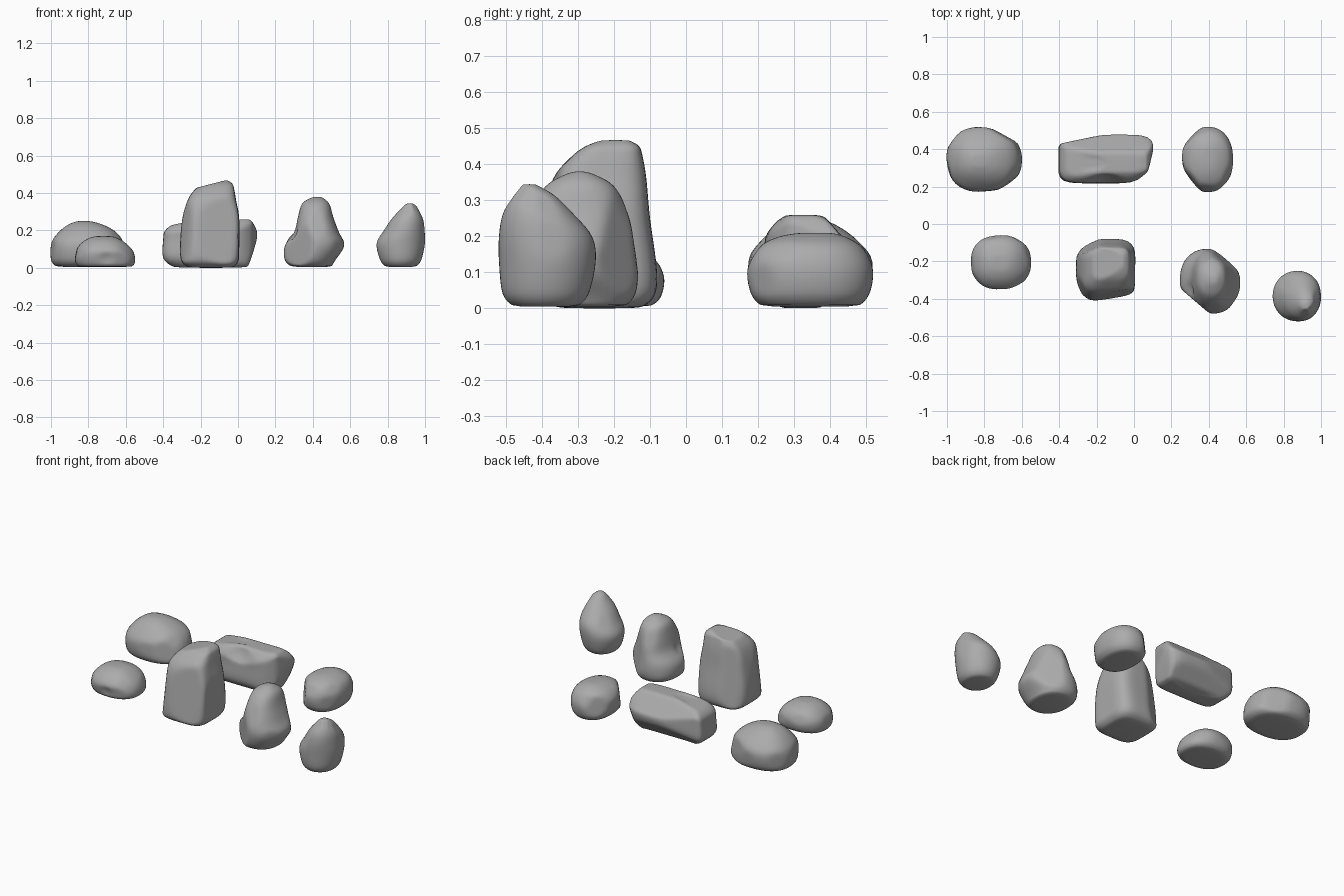
import bpy, bmesh, random
from math import cos, sin, pi
from mathutils import Vector

random.seed(4)
SEGMENTS, STEPS = 48, 5

if "Cube" in bpy.data.objects:
    bpy.data.objects.remove(bpy.data.objects["Cube"])

# One plain grey stone material
STONE = (0.41, 0.41, 0.41, 1)
stone = bpy.data.materials.new("grey stone")
stone.use_nodes = True
stone.diffuse_color = STONE
stone.node_tree.nodes["Principled BSDF"].inputs["Base Color"].default_value = STONE


def spline(levels):
    """Resample the levels along a smooth curve that passes through them."""
    padded = [levels[0]] + levels + [levels[-1]]
    result = []
    for a, b, c, d in zip(padded, padded[1:], padded[2:], padded[3:]):
        for step in range(STEPS):
            t = step / STEPS
            result.append([
                q + t * (r - p + t * (2 * p - 5 * q + 4 * r - s
                                      + t * (3 * (q - r) + s - p))) / 2
                for p, q, r, s in zip(a, b, c, d)])
    return result + [levels[-1]]


def ring(bm, level, power):
    """Rounded-box outline inside the bounds of one level."""
    z, x0, x1, y0, y1 = level
    verts = []
    for i in range(SEGMENTS):
        c, s = cos(2 * pi * i / SEGMENTS), sin(2 * pi * i / SEGMENTS)
        r = (abs(c) ** power + abs(s) ** power) ** (-1 / power) / 2
        verts.append(bm.verts.new(((x0 + x1) / 2 + c * r * (x1 - x0),
                                   (y0 + y1) / 2 + s * r * (y1 - y0), z)))
    return verts


def cut_flat(bm, point, normal):
    """Press everything beyond a plane back onto it."""
    normal = Vector(normal).normalized()
    for v in bm.verts:
        over = (v.co - Vector(point)).dot(normal)
        if over > 0:
            v.co -= normal * over


def scoop(bm, centre, radius):
    """Hollow out a rounded dent."""
    for v in bm.verts:
        away = v.co - Vector(centre)
        if away.length < radius:
            v.co = Vector(centre) + away.normalized() * radius


def rock(name, power, levels, flats=(), dents=(), chips=8):
    """Levels are (height, left, right, front, back), from the ground up."""
    bm = bmesh.new()
    rings = [ring(bm, level, power) for level in spline(levels)]
    for low, high in zip(rings, rings[1:]):
        for i in range(SEGMENTS):
            j = (i + 1) % SEGMENTS
            bm.faces.new((low[i], low[j], high[j], high[i]))
    for end in (rings[0], rings[-1]):
        pole = bm.verts.new(sum((v.co for v in end), Vector()) / SEGMENTS)
        for i in range(SEGMENTS):
            bm.faces.new((end[i], end[(i + 1) % SEGMENTS], pole))
    for point, normal in flats:
        cut_flat(bm, point, normal)
    for centre, radius in dents:
        scoop(bm, centre, radius)
    # Shallow random facets around the sides
    middle = sum((v.co for v in bm.verts), Vector()) / len(bm.verts)
    for _ in range(chips):
        a = random.uniform(0, 2 * pi)
        normal = Vector((cos(a), sin(a), random.uniform(-0.2, 0.8))).normalized()
        reach = max((v.co - middle).dot(normal) for v in bm.verts)
        cut_flat(bm, middle + normal * reach * 0.955, normal)
    for _ in range(2):
        bmesh.ops.smooth_vert(bm, verts=bm.verts, factor=0.5,
                              use_axis_x=True, use_axis_y=True, use_axis_z=True)
    bmesh.ops.recalc_face_normals(bm, faces=bm.faces)
    for face in bm.faces:
        face.smooth = True
    mesh = bpy.data.meshes.new(name)
    bm.to_mesh(mesh)
    bm.free()
    mesh.materials.append(stone)
    bpy.context.collection.objects.link(bpy.data.objects.new(name, mesh))


# Back row
rock("back_left_boulder", 2.4, [
    (0.005, -0.97, -0.64, 0.22, 0.47), (0.04, -1, -0.6, 0.18, 0.51),
    (0.13, -1, -0.61, 0.17, 0.52), (0.19, -0.96, -0.65, 0.21, 0.475),
    (0.23, -0.91, -0.72, 0.26, 0.42), (0.25, -0.86, -0.79, 0.31, 0.37)],
    flats=[((-0.68, 0.465, 0.1), (0.5, 0.86, 0.1)),
           ((-0.68, 0.215, 0.1), (0.6, -0.8, 0.1))], chips=7)

rock("back_middle_slab", 7, [
    (0, -0.34, 0.05, 0.26, 0.4), (0.05, -0.4, 0.07, 0.22, 0.46),
    (0.15, -0.4, 0.1, 0.22, 0.48), (0.2, -0.39, 0.1, 0.22, 0.48),
    (0.24, -0.34, 0.08, 0.25, 0.43), (0.26, -0.3, 0.06, 0.28, 0.37)],
    flats=[((-0.25, 0.46, 0.1), (-0.2, 0.97, 0)),
           ((0.09, 0.34, 0.1), (0.97, -0.24, 0)),
           ((0.04, 0.25, 0.1), (0.65, -0.76, 0)),
           ((0, 0.39, 0.25), (0, 0.75, 0.66)),
           ((0, 0.48, 0.11), (0, 0.75, -0.66)),
           ((-0.3, 0.3, 0.24), (-0.2, 0, 1))],
    dents=[((-0.15, 0.13, 0.27), 0.14)], chips=3)

rock("back_right_boulder", 2.3, [
    (0.005, 0.3, 0.49, 0.21, 0.48), (0.04, 0.27, 0.52, 0.18, 0.51),
    (0.11, 0.25, 0.53, 0.17, 0.52), (0.17, 0.28, 0.51, 0.2, 0.49),
    (0.2, 0.33, 0.46, 0.26, 0.44), (0.21, 0.37, 0.42, 0.32, 0.4)],
    flats=[((0.31, 0.465, 0.1), (-0.7, 0.7, 0.1)),
           ((0.3, 0.25, 0.1), (-0.78, -0.62, 0.1))])

# Front row
rock("front_left_boulder", 2.4, [
    (0.005, -0.85, -0.57, -0.32, -0.1), (0.03, -0.87, -0.55, -0.34, -0.07),
    (0.09, -0.87, -0.56, -0.35, -0.06), (0.14, -0.83, -0.61, -0.31, -0.09),
    (0.165, -0.78, -0.66, -0.26, -0.15), (0.17, -0.74, -0.7, -0.22, -0.18)],
    dents=[((-0.7, -0.39, 0.04), 0.06)])

rock("tall_standing_stone", 4.5, [
    (0, -0.26, -0.03, -0.35, -0.13), (0.03, -0.3, 0, -0.4, -0.09),
    (0.1, -0.31, 0.01, -0.41, -0.08), (0.25, -0.3, 0.01, -0.4, -0.1),
    (0.36, -0.27, -0.01, -0.37, -0.11), (0.42, -0.23, -0.02, -0.32, -0.12),
    (0.45, -0.19, -0.03, -0.28, -0.13), (0.47, -0.14, -0.06, -0.23, -0.16)],
    flats=[((-0.06, -0.2, 0.47), (-0.25, 0, 0.97)),
           ((-0.26, -0.125, 0.1), (-0.5, 0.86, 0.1)),
           ((-0.11, -0.39, 0.1), (0.19, -0.98, 0.1)),
           ((-0.285, -0.35, 0.1), (-0.9, -0.43, 0.1))], chips=5)

rock("ridged_stone", 2.3, [
    (0.005, 0.29, 0.5, -0.42, -0.17), (0.04, 0.25, 0.52, -0.46, -0.14),
    (0.12, 0.25, 0.57, -0.48, -0.13), (0.19, 0.3, 0.54, -0.47, -0.14),
    (0.27, 0.32, 0.51, -0.44, -0.16), (0.34, 0.34, 0.49, -0.39, -0.2),
    (0.37, 0.38, 0.46, -0.34, -0.25), (0.38, 0.41, 0.44, -0.31, -0.28)],
    flats=[((0.5, -0.2, 0.1), (0.62, 0.78, 0.1)),
           ((0.335, -0.42, 0.1), (-0.65, -0.76, 0))],
    dents=[((0.57, -0.14, 0.2), 0.09), ((0.26, -0.36, 0.2), 0.06)], chips=6)

rock("pointed_stone", 2.05, [
    (0.005, 0.79, 0.95, -0.48, -0.3), (0.04, 0.76, 0.98, -0.51, -0.27),
    (0.13, 0.74, 1, -0.52, -0.25), (0.2, 0.78, 1, -0.52, -0.26),
    (0.26, 0.82, 0.99, -0.51, -0.31), (0.31, 0.865, 0.97, -0.485, -0.36),
    (0.335, 0.89, 0.95, -0.465, -0.4), (0.345, 0.91, 0.93, -0.45, -0.42)],
    chips=6)
